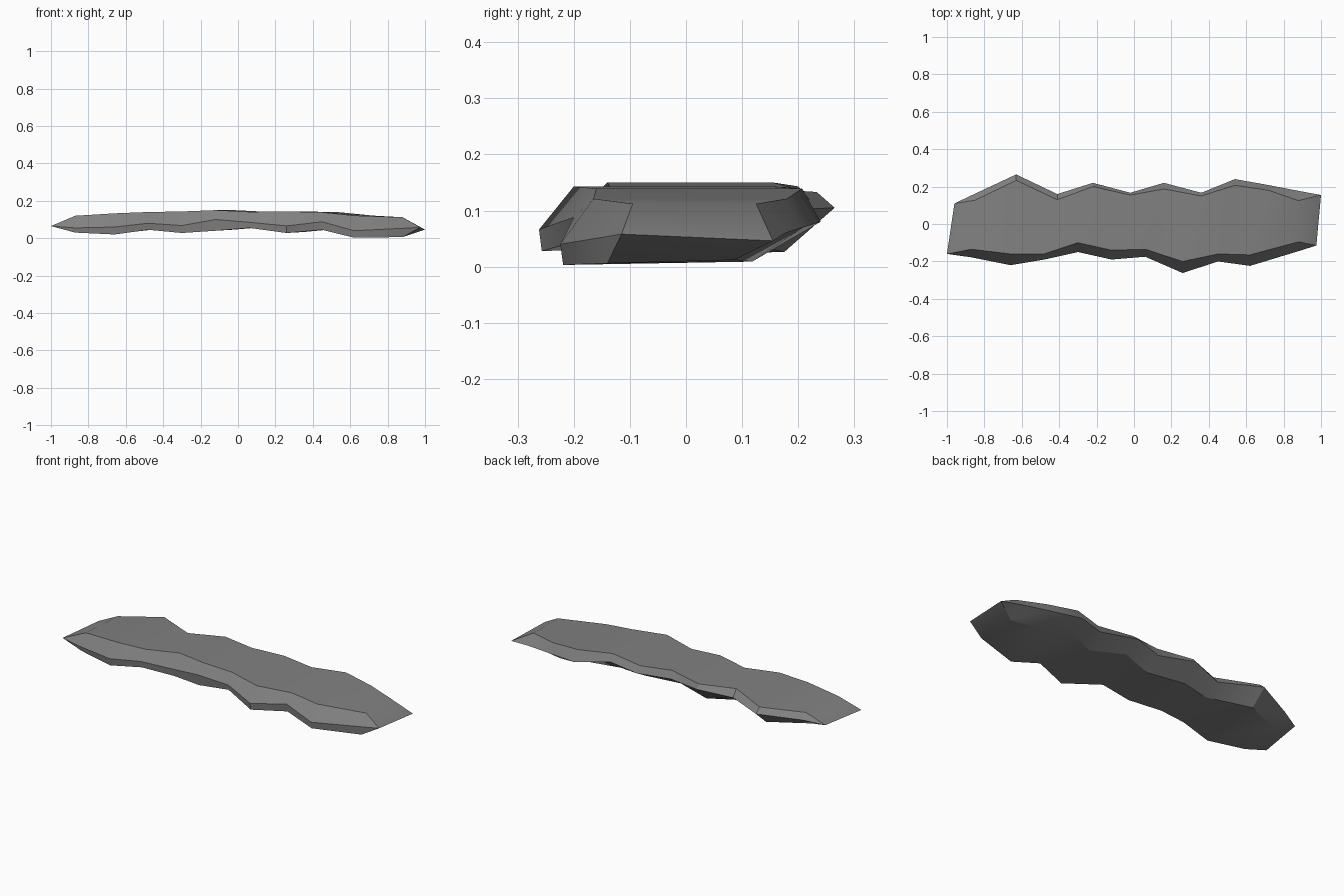
import bpy, bmesh, math

if "Cube" in bpy.data.objects:
    bpy.data.objects.remove(bpy.data.objects["Cube"])

# Ledge stations, left to right:
# front rim x, y, z | front top inset | top z | bottom z | back rim x, y, z | back top inset
STATIONS = [
    (-.87, -.178, .055, .043, .120, .030, -.85, .162, .090, .035),
    (-.66, -.220, .060, .060, .133, .020, -.63, .265, .105, .032),
    (-.48, -.190, .080, .030, .140, .045, -.41, .160, .100, .030),
    (-.30, -.150, .068, .050, .143, .028, -.22, .220, .120, .020),
    (-.12, -.190, .100, .050, .150, .040, -.02, .167, .105, .012),
    (.06, -.175, .085, .040, .141, .055, .16, .220, .110, .033),
    (.26, -.262, .066, .062, .143, .028, .36, .167, .100, .017),
    (.45, -.200, .088, .040, .139, .045, .54, .240, .080, .033),
    (.62, -.224, .040, .059, .121, .003, .72, .208, .070, .028),
    (.88, -.145, .053, .050, .112, .006, .88, .177, .060, .052),
]


def section(bm, s):
    fx, fy, fz, fin, top, bot, bx, by, bz, bin_ = s
    pts = [(fx, fy, fz), (fx, fy + fin, top), (bx, by - bin_, top),
           (bx, by, bz), (bx, by - .09, bot + .006), (fx, fy + .005, bot)]
    return [bm.verts.new(p) for p in pts]


def close_end(bm, ring, front, back):
    # taper the six-sided section to a single sharp edge
    f, b = bm.verts.new(front), bm.verts.new(back)
    bm.faces.new((ring[1], ring[2], b, f))
    bm.faces.new((ring[5], ring[4], b, f))
    for i, j, tip in ((0, 1, f), (0, 5, f), (2, 3, b), (3, 4, b)):
        bm.faces.new((ring[i], ring[j], tip))


bm = bmesh.new()
rings = [section(bm, s) for s in STATIONS]
for a, b in zip(rings, rings[1:]):
    for i in range(6):
        j = (i + 1) % 6
        bm.faces.new((a[i], a[j], b[j], b[i]))
close_end(bm, rings[0], (-1, -.16, .065), (-.96, .11, .070))
close_end(bm, rings[-1], (.975, -.115, .058), (1, .155, .046))
bmesh.ops.recalc_face_normals(bm, faces=bm.faces)

mesh = bpy.data.meshes.new("rock_ledge")
bm.to_mesh(mesh)
bm.free()
ledge = bpy.data.objects.new("rock_ledge", mesh)
bpy.context.collection.objects.link(ledge)

# Single stone colour
stone = bpy.data.materials.new("stone grey")
stone.diffuse_color = (.22, .22, .22, 1)
stone.use_nodes = True
stone.node_tree.nodes["Principled BSDF"].inputs["Base Color"].default_value = stone.diffuse_color
mesh.materials.append(stone)

bpy.context.view_layer.objects.active = ledge
ledge.select_set(True)
bpy.ops.object.shade_smooth_by_angle(angle=math.radians(30))
